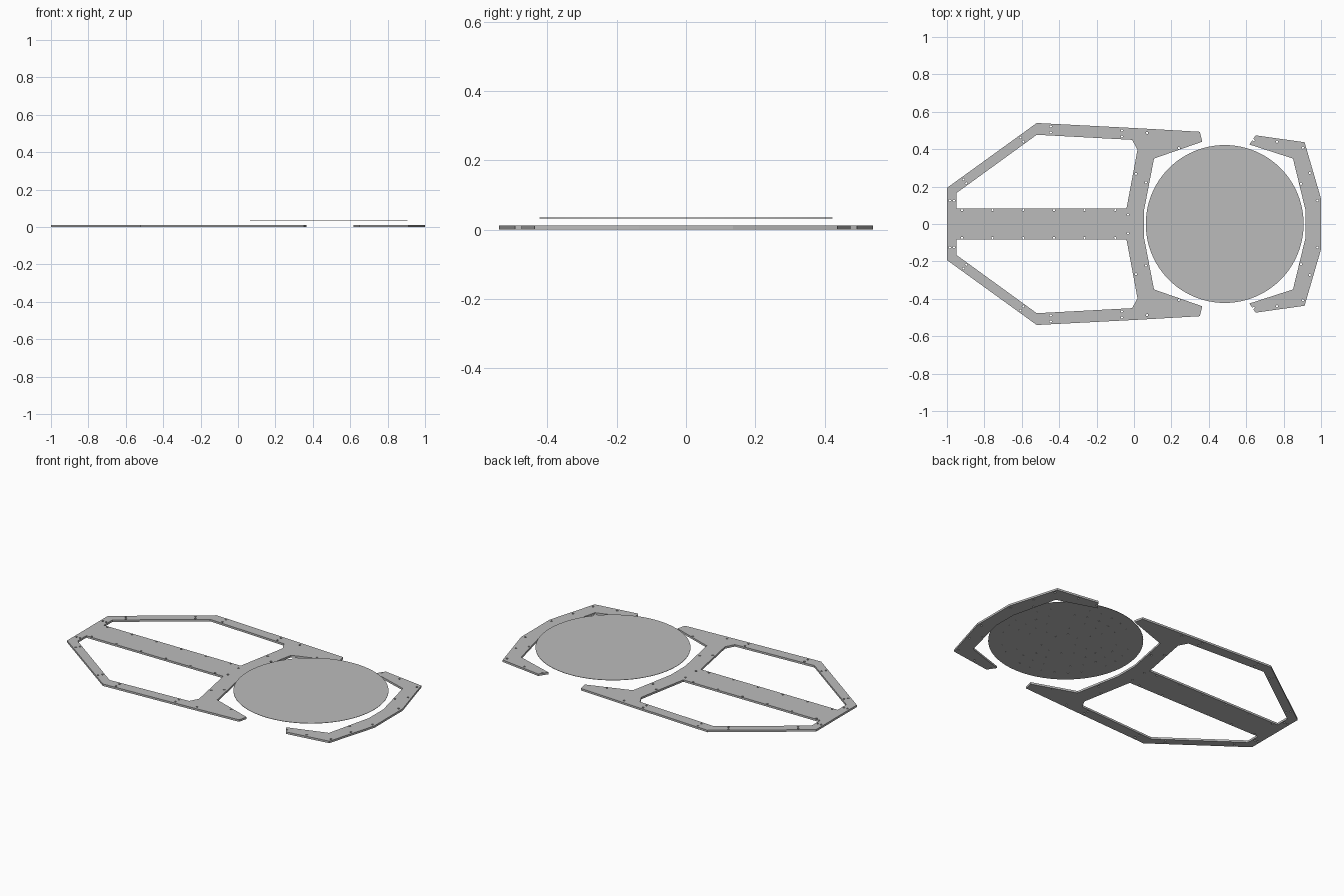
import bpy, bmesh, math
from mathutils import Matrix

if "Cube" in bpy.data.objects:
    bpy.data.objects.remove(bpy.data.objects["Cube"])

THICK = 0.012
CENTRE_X, RADIUS, DISC_Z = 0.485, 0.422, 0.034

grey = bpy.data.materials.new("plain grey")
grey.use_nodes = True
grey.diffuse_color = (0.5, 0.5, 0.5, 1)
grey.node_tree.nodes["Principled BSDF"].inputs["Base Color"].default_value = (0.5, 0.5, 0.5, 1)


def link(name, mesh):
    mesh.materials.clear()
    mesh.materials.append(grey)
    obj = bpy.data.objects.new(name, mesh)
    bpy.context.collection.objects.link(obj)
    return obj


def circle(x, y, r=0.006, n=10):
    return [(x + r * math.cos(math.tau * i / n), y + r * math.sin(math.tau * i / n)) for i in range(n)]


def plate(name, outline, holes=()):
    """Flat plate cut from an outline, pierced by screw holes."""
    curve = bpy.data.curves.new(name, "CURVE")
    curve.dimensions = "2D"
    curve.fill_mode = "BOTH"
    curve.extrude = THICK / 2
    for loop in [outline] + [circle(*h) for h in holes]:
        spline = curve.splines.new("POLY")
        spline.points.add(len(loop) - 1)
        spline.use_cyclic_u = True
        for point, (x, y) in zip(spline.points, loop):
            point.co = (x, y, 0, 1)
    temp = bpy.data.objects.new(name + "_outline", curve)
    bpy.context.collection.objects.link(temp)
    bpy.context.view_layer.update()
    mesh = bpy.data.meshes.new_from_object(temp.evaluated_get(bpy.context.evaluated_depsgraph_get()))
    bpy.data.objects.remove(temp)
    mesh.transform(Matrix.Translation((0, 0, THICK / 2)))
    mesh.name = name
    for face in mesh.polygons:
        face.use_smooth = False
    return link(name, mesh)


def mirrored_pair(name, outline, holes):
    for side, s in (("left", -1), ("right", 1)):
        plate(f"{name}_{side}", [(x, s * y) for x, y in outline], [(x, s * y) for x, y in holes])


# Tail frame: one angled rail on each side, meeting at the centre line
mirrored_pair("tail_rail",
              [(-1, 0), (-1, 0.193), (-0.52, 0.54), (0.04, 0.511), (0.019, 0.397),
               (-0.01, 0.45), (-0.52, 0.477), (-0.95, 0.165), (-0.95, 0)],
              [(-0.985, 0.125), (-0.963, 0.125), (-0.912, 0.238), (-0.897, 0.218),
               (-0.607, 0.462), (-0.592, 0.44), (-0.445, 0.521), (-0.445, 0.489),
               (-0.065, 0.5), (-0.065, 0.468)])

# Long central spine with evenly spaced screw holes
plate("spine", [(-0.95, -0.083), (-0.04, -0.083), (-0.04, 0.083), (-0.95, 0.083)],
      [(-0.92 + 0.164 * i, s * 0.074) for i in range(6) for s in (-1, 1)])

# Middle bracket, curving around the disc
mirrored_pair("middle_bracket",
              [(-0.04, 0), (-0.04, 0.083), (0.04, 0.511), (0.352, 0.493), (0.365, 0.44),
               (0.107, 0.35), (0.053, 0.07), (0.053, 0)],
              [(-0.032, 0.05), (0.01, 0.268), (0.064, 0.222), (0.07, 0.487), (0.24, 0.406)])

# Nose bracket, closing around the far side of the disc
mirrored_pair("nose_bracket",
              [(1, 0), (1, 0.135), (0.912, 0.437), (0.65, 0.474), (0.617, 0.425),
               (0.85, 0.35), (0.918, 0.07), (0.918, 0)],
              [(0.98, 0.125), (0.94, 0.272), (0.893, 0.215), (0.903, 0.408), (0.765, 0.44),
               (0.64, 0.448)])

# Thin raised disc
bm = bmesh.new()
bmesh.ops.create_cone(bm, cap_ends=True, segments=96, radius1=RADIUS, radius2=RADIUS, depth=0.002,
                      matrix=Matrix.Translation((CENTRE_X, 0, DISC_Z)))
mesh = bpy.data.meshes.new("disc")
bm.to_mesh(mesh)
bm.free()
link("disc", mesh)

# Rings of tiny pads under the disc
bm = bmesh.new()
for ring in range(1, 6):
    count = 6 * ring
    for i in range(count):
        spin = Matrix.Rotation(math.tau * i / count, 4, "Z")
        place = Matrix.Translation((CENTRE_X, 0, DISC_Z - 0.0015)) @ spin @ Matrix.Translation((0.07 * ring, 0, 0))
        bmesh.ops.create_cube(bm, size=1, matrix=place @ Matrix.Diagonal((0.005, 0.01, 0.001, 1)))
mesh = bpy.data.meshes.new("disc_pads")
bm.to_mesh(mesh)
bm.free()
link("disc_pads", mesh)
